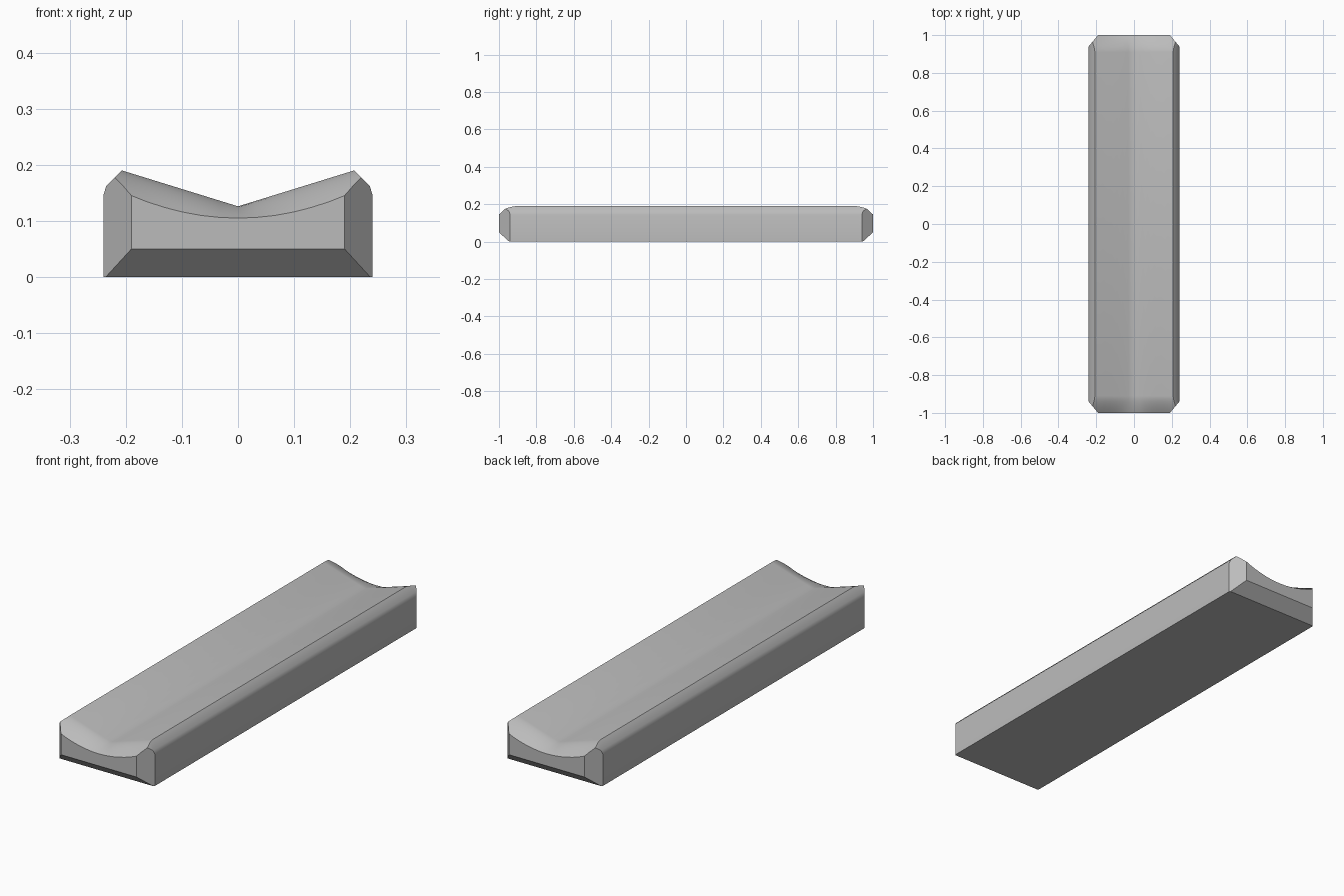
import bpy, bmesh, math
from mathutils import Vector

if "Cube" in bpy.data.objects:
    bpy.data.objects.remove(bpy.data.objects["Cube"], do_unlink=True)

HALF_W, END, DIP = 0.24, 1.0, 0.91
RIM = 0.397          # x + z along the sloped rim
STEPS = 7            # top points per half


def top_z(x, y):
    """Shallow V trough that dips to a rounded curve at the ends."""
    t = max(0, (abs(y) - DIP) / (END - DIP)) ** 1.5
    vee = 0.126 + 0.309 * x
    bowl = 0.105 + 0.04 * (x / 0.19) ** 2
    return vee * (1 - t) + bowl * t


def section(y):
    """Closed cross-section of the slab at y."""
    rim_x = 0.207
    for _ in range(25):
        rim_x = RIM - top_z(rim_x, y)
    half = [(HALF_W, 0), (HALF_W, 0.145), (0.235, 0.162)]
    half += [(rim_x * k / STEPS, top_z(rim_x * k / STEPS, y))
             for k in range(STEPS, -1, -1)]
    return half + [(-x, z) for x, z in reversed(half[:-1])]


# Slab lofted along its length
bm = bmesh.new()
ends = [DIP + (END - DIP) * k / 6 for k in range(7)]
stations = [-y for y in reversed(ends)] + ends
rings = [[bm.verts.new((x, y, z)) for x, z in section(y)] for y in stations]
for a, b in zip(rings, rings[1:]):
    for i in range(len(a)):
        j = (i + 1) % len(a)
        bm.faces.new((a[i], a[j], b[j], b[i]))
bm.faces.new(rings[0])
bm.faces.new(rings[-1])


def cut(point, normal):
    """Slice off a chamfer and close the opening."""
    res = bmesh.ops.bisect_plane(
        bm, geom=bm.verts[:] + bm.edges[:] + bm.faces[:], dist=1e-5,
        plane_co=Vector(point), plane_no=Vector(normal), clear_outer=True)
    edges = [e for e in res["geom_cut"] if isinstance(e, bmesh.types.BMEdge)]
    bmesh.ops.contextual_create(bm, geom=edges)


# Chamfers on the upright corners and the lower end edges
for sy in (-1, 1):
    for sx in (-1, 1):
        cut((sx * 0.19, sy * END, 0), (sx * 0.06, sy * 0.05, 0))
    cut((0, sy * END, 0.05), (0, sy * 0.05, -0.055))

bmesh.ops.recalc_face_normals(bm, faces=bm.faces[:])
mesh = bpy.data.meshes.new("trough_slab")
bm.to_mesh(mesh)
bm.free()
slab = bpy.data.objects.new("trough_slab", mesh)
bpy.context.collection.objects.link(slab)

# Plain grey material
grey = bpy.data.materials.new("grey")
grey.use_nodes = True
colour = (0.5, 0.5, 0.5, 1)
grey.diffuse_color = colour
grey.node_tree.nodes["Principled BSDF"].inputs["Base Color"].default_value = colour
mesh.materials.append(grey)

bpy.context.view_layer.objects.active = slab
slab.select_set(True)
bpy.ops.object.shade_smooth_by_angle(angle=math.radians(38))
